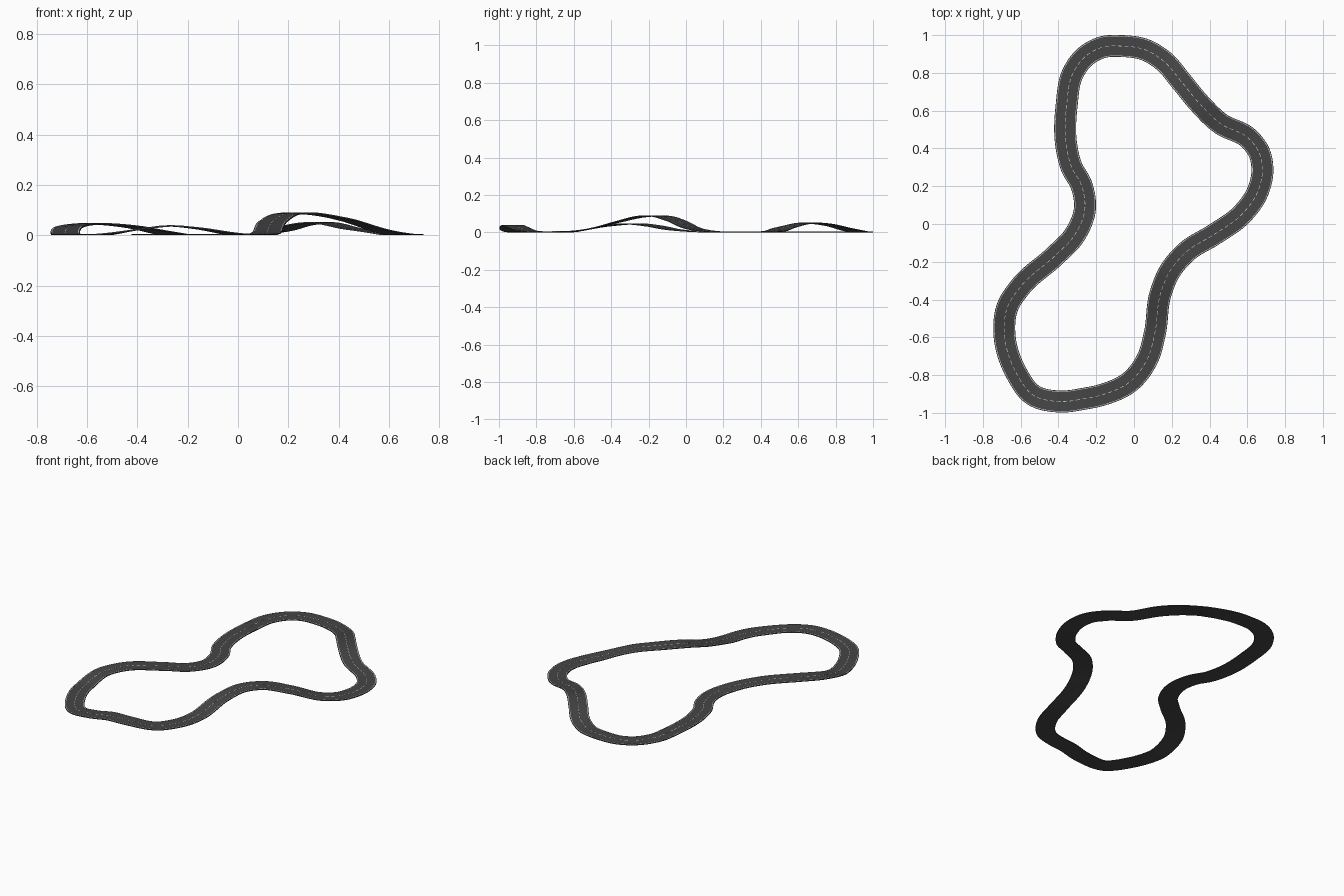
import bpy, bmesh, math
from mathutils import Vector

if "Cube" in bpy.data.objects:
    bpy.data.objects.remove(bpy.data.objects["Cube"])

# Centreline of the circuit, clockwise from the left straight: x, y, height
PATH = [Vector(p) for p in (
    (-.356, .40, 0), (-.356, .635, 0), (-.325, .795, 0), (-.26, .885, 0),
    (-.17, .935, 0), (-.065, .942, 0), (.06, .922, 0), (.16, .86, .014),
    (.25, .755, .039), (.345, .64, .046), (.46, .53, .022), (.605, .455, .001),
    (.662, .38, 0), (.68, .29, 0), (.65, .16, 0), (.57, .05, .015),
    (.425, -.055, .06), (.28, -.145, .084), (.19, -.25, .08), (.14, -.37, .052),
    (.11, -.58, .005), (.075, -.705, 0), (-.015, -.83, .002), (-.17, -.905, .026),
    (-.27, -.926, .034), (-.38, -.94, .022), (-.535, -.905, 0), (-.625, -.785, 0),
    (-.685, -.595, .001), (-.67, -.44, .03), (-.595, -.325, .042), (-.42, -.17, .031),
    (-.315, -.06, .011), (-.26, .08, 0), (-.28, .21, 0), (-.33, .30, 0))]
HALF, THICK, STEPS = .058, .005, 10


def spline(points, steps):
    """Closed Catmull-Rom curve (chord-length tangents)."""
    n, out = len(points), []

    def tangent(i):
        a, b, c = points[i - 1], points[i % n], points[(i + 1) % n]
        d0, d1 = (b - a).length, (c - b).length
        return ((b - a) / d0 * d1 + (c - b) / d1 * d0) / (d0 + d1)

    for i in range(n):
        p, q = points[i], points[(i + 1) % n]
        d = (q - p).length
        m0, m1 = tangent(i) * d, tangent((i + 1) % n) * d
        for k in range(steps):
            t = k / steps
            v = (p * (2*t**3 - 3*t*t + 1) + m0 * (t**3 - 2*t*t + t)
                 + q * (3*t*t - 2*t**3) + m1 * (t**3 - t*t))
            v.z = max(v.z, 0)
            out.append(v)
    return out


line = spline(PATH, STEPS)
N = len(line)
side = []
for i in range(N):
    d = line[(i + 1) % N] - line[i - 1]
    side.append(Vector((-d.y, d.x, 0)).normalized())


def paint(name, rgb):
    m = bpy.data.materials.new(name)
    m.diffuse_color = (*rgb, 1)
    m.use_nodes = True
    m.node_tree.nodes["Principled BSDF"].inputs["Base Color"].default_value = m.diffuse_color
    return m


asphalt = paint("asphalt", (.06, .06, .06))
white = paint("white_paint", (.8, .8, .8))


def finish(bm, name, mat):
    bmesh.ops.recalc_face_normals(bm, faces=bm.faces)
    me = bpy.data.meshes.new(name)
    bm.to_mesh(me)
    bm.free()
    me.materials.append(mat)
    ob = bpy.data.objects.new(name, me)
    bpy.context.collection.objects.link(ob)
    bpy.context.view_layer.objects.active = ob
    bpy.ops.object.select_all(action='DESELECT')
    ob.select_set(True)
    bpy.ops.object.shade_smooth_by_angle()


def add_strip(bm, pts, sides, lo, hi, z0, z1, closed):
    """Sweep a rectangular section along the points."""
    section = ((lo, z0), (hi, z0), (hi, z1), (lo, z1))
    rings = [[bm.verts.new(p + s * o + Vector((0, 0, z))) for o, z in section]
             for p, s in zip(pts, sides)]
    pairs = list(zip(rings, rings[1:]))
    if closed:
        pairs.append((rings[-1], rings[0]))
    else:
        bm.faces.new(rings[0])
        bm.faces.new(rings[-1])
    for a, b in pairs:
        for k in range(4):
            j = (k + 1) % 4
            bm.faces.new((a[k], a[j], b[j], b[k]))


# Road slab
bm = bmesh.new()
add_strip(bm, line, side, -HALF, HALF, 0, THICK, True)
finish(bm, "road", asphalt)

# Solid edge lines
for name, s in (("outer_edge_line", 1), ("inner_edge_line", -1)):
    bm = bmesh.new()
    add_strip(bm, line, side, s * .0525 - .0015, s * .0525 + .0015,
              THICK - .001, THICK + .0006, True)
    finish(bm, name, white)

# Dashed centre line, spaced evenly by length
dist = [0]
for i in range(N):
    dist.append(dist[-1] + (line[(i + 1) % N] - line[i]).length)


def at(s):
    i = max(k for k in range(N) if dist[k] <= s)
    t = (s - dist[i]) / (dist[i + 1] - dist[i])
    j = (i + 1) % N
    return line[i].lerp(line[j], t), side[i].lerp(side[j], t)


DASHES = 150
pitch = dist[-1] / DASHES
bm = bmesh.new()
for k in range(DASHES):
    pts, sides = zip(*(at((k + f) * pitch) for f in (0, .3, .6)))
    add_strip(bm, pts, sides, -.0015, .0015, THICK - .001, THICK + .0006, False)
finish(bm, "centre_dashes", white)
